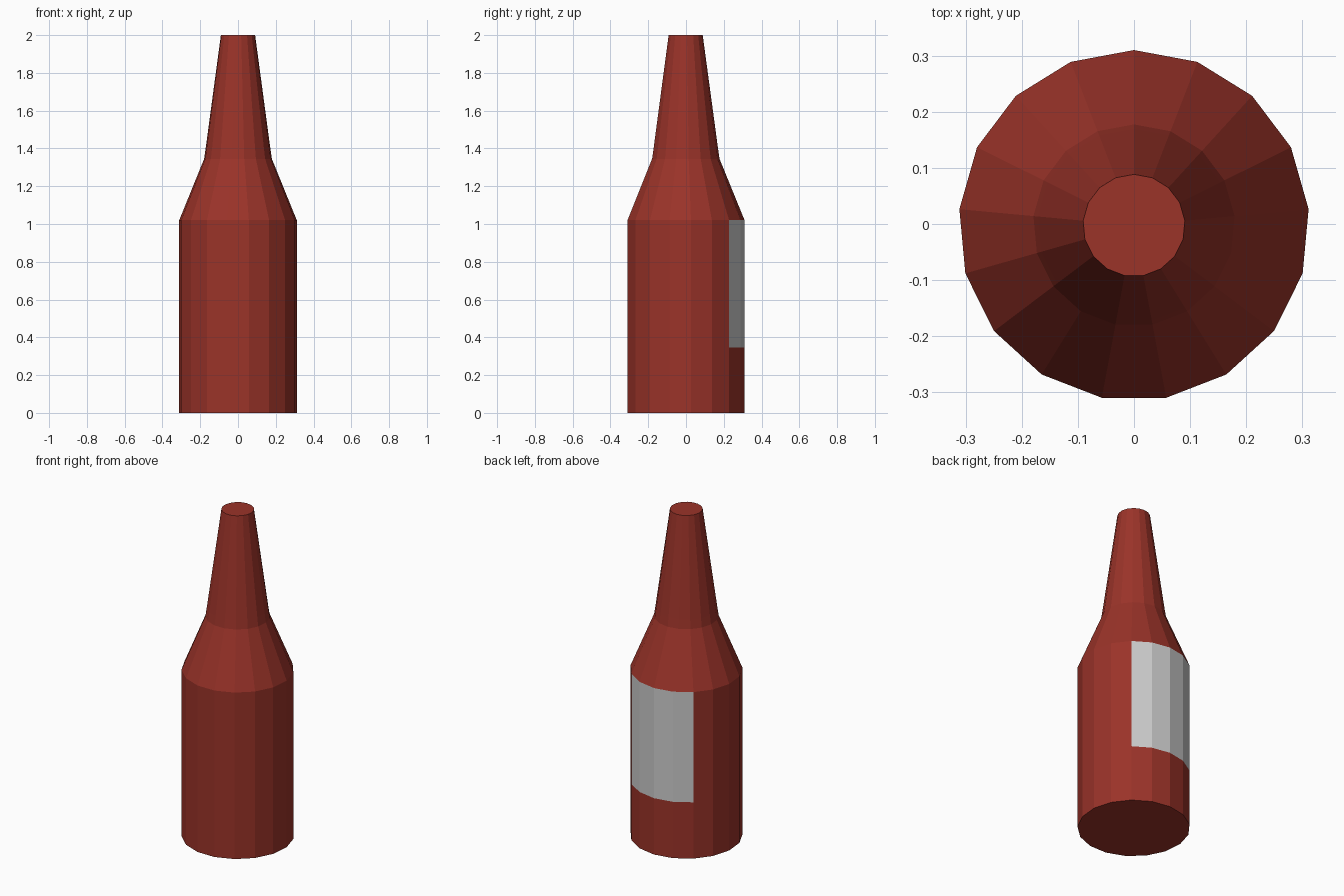
import bpy, bmesh
from math import sin, cos, tau

if "Cube" in bpy.data.objects:
    bpy.data.objects.remove(bpy.data.objects["Cube"])

SIDES = 17
# Radius and height of each ring: base, label bottom, shoulder, neck base, neck, mouth
PROFILE = [(0.3125, 0), (0.3125, 0.345), (0.3125, 1.02),
           (0.18, 1.345), (0.172, 1.40), (0.091, 2.0)]
Y_SHIFT = -0.0025  # centres the odd-sided outline


def material(name, color):
    mat = bpy.data.materials.new(name)
    mat.diffuse_color = color
    mat.use_nodes = True
    mat.node_tree.nodes["Principled BSDF"].inputs["Base Color"].default_value = mat.diffuse_color
    return mat


# Bottle: lathed profile with one vertex column pointing straight back
bm = bmesh.new()
rings = [[bm.verts.new((r * sin(tau * i / SIDES), r * cos(tau * i / SIDES) + Y_SHIFT, z))
          for i in range(SIDES)] for r, z in PROFILE]
for level, (low, high) in enumerate(zip(rings, rings[1:])):
    for i in range(SIDES):
        j = (i + 1) % SIDES
        face = bm.faces.new((low[i], low[j], high[j], high[i]))
        # Label: the four rear faces of the upper body
        if level == 1 and i in (0, 1, SIDES - 2, SIDES - 1):
            face.material_index = 1

# Base and mouth caps
bm.faces.new(rings[0])
bm.faces.new(rings[-1])
bmesh.ops.recalc_face_normals(bm, faces=bm.faces[:])

mesh = bpy.data.meshes.new("bottle")
bm.to_mesh(mesh)
bm.free()
mesh.materials.append(material("brown_red_glass", (0.325, 0.033, 0.022, 1)))
mesh.materials.append(material("label_paper", (0.8, 0.8, 0.8, 1)))
bottle = bpy.data.objects.new("bottle", mesh)
bpy.context.collection.objects.link(bottle)
